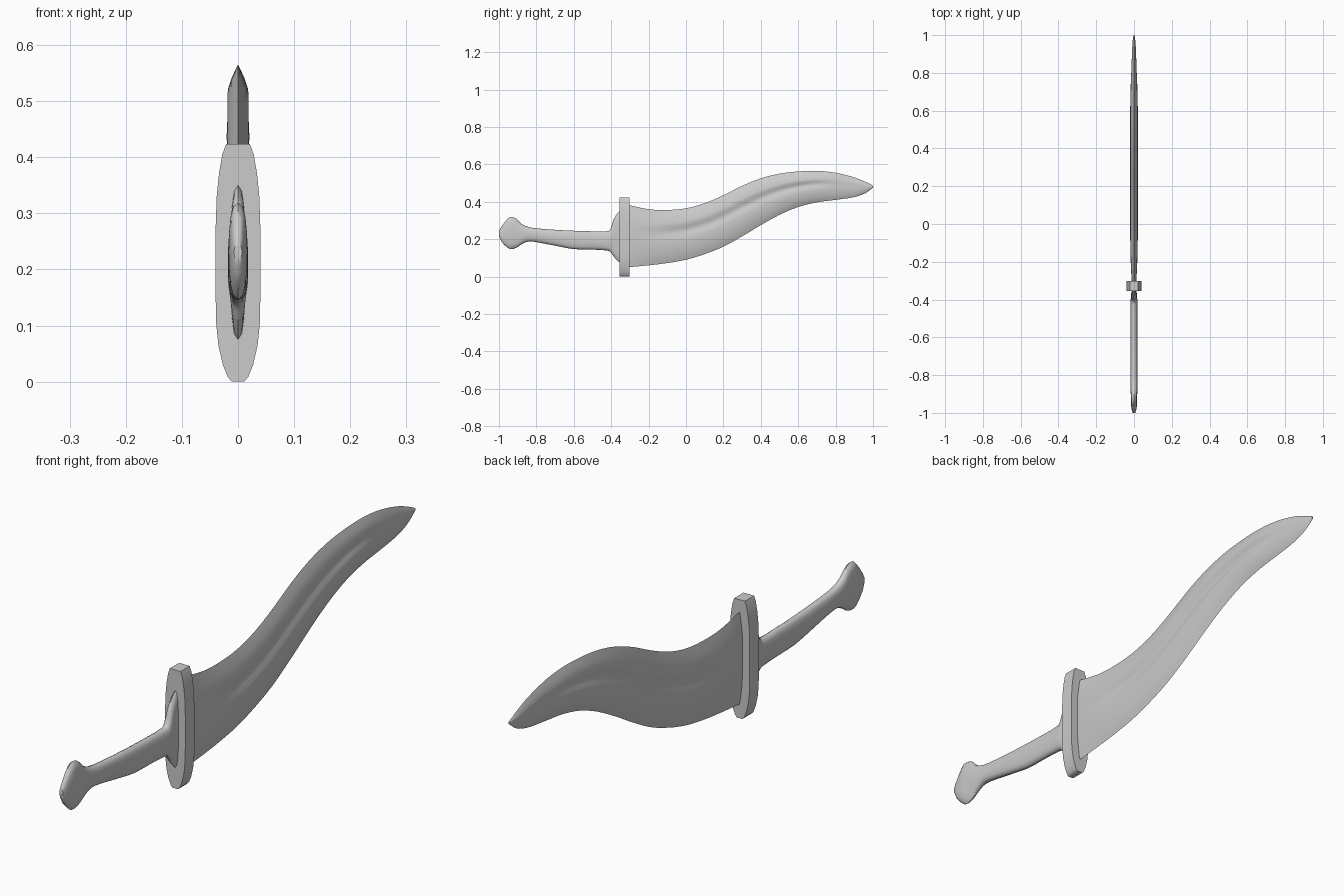
import bpy, bmesh, math

if "Cube" in bpy.data.objects:
    bpy.data.objects.remove(bpy.data.objects["Cube"])


def resample(rows, n):
    """Smooth (Catmull-Rom) interpolation of station rows."""
    out = []
    for i in range(len(rows) - 1):
        a, b, c, d = (rows[max(0, min(len(rows) - 1, i + k))] for k in (-1, 0, 1, 2))
        span = c[0] - b[0]
        for j in range(n):
            t = j / n
            row = [b[0] + span * t]
            for p, q, r, s, in zip(a[1:], b[1:], c[1:], d[1:]):
                m0 = (r - p) / (c[0] - a[0]) * span
                m1 = (s - q) / (d[0] - b[0]) * span
                row.append(q * (2*t**3 - 3*t*t + 1) + m0 * (t**3 - 2*t*t + t)
                           + r * (3*t*t - 2*t**3) + m1 * (t**3 - t*t))
            out.append(row)
    return out + [list(rows[-1])]


def finish(name, bm, angle):
    bmesh.ops.remove_doubles(bm, verts=bm.verts, dist=1e-5)
    bmesh.ops.recalc_face_normals(bm, faces=bm.faces)
    mesh = bpy.data.meshes.new(name)
    bm.to_mesh(mesh)
    bm.free()
    ob = bpy.data.objects.new(name, mesh)
    bpy.context.collection.objects.link(ob)
    bpy.ops.object.select_all(action='DESELECT')
    ob.select_set(True)
    bpy.context.view_layer.objects.active = ob
    bpy.ops.object.shade_smooth_by_angle(angle=math.radians(angle))
    return ob


def loft(name, rings, angle):
    bm = bmesh.new()
    loops = [[bm.verts.new(p) for p in ring] for ring in rings]
    for a, b in zip(loops, loops[1:]):
        for k in range(len(a)):
            m = (k + 1) % len(a)
            bm.faces.new((a[k], a[m], b[m], b[k]))
    bm.faces.new(loops[0])
    bm.faces.new(loops[-1])
    return finish(name, bm, angle)


# Blade: y, lower edge, upper edge, half thickness, groove strength
blade = [(-.33, .048, .388, .011, 0), (-.2, .06, .36, .018, .3), (-.1, .072, .356, .02, .7),
         (0, .09, .365, .02, 1), (.1, .12, .392, .02, 1), (.2, .16, .435, .02, 1),
         (.3, .215, .485, .02, 1), (.4, .275, .525, .02, 1), (.5, .33, .55, .02, 1),
         (.6, .372, .562, .02, 1), (.7, .397, .565, .019, .7), (.8, .41, .555, .015, .2),
         (.9, .425, .53, .011, 0), (.96, .446, .506, .008, 0), (1, .476, .486, .003, 0)]
section = [(0, 0), (.08, .4), (.18, .72), (.3, .93), (.4, 1), (.47, .9), (.53, .62),
           (.58, .52), (.63, .62), (.69, .9), (.75, .92), (.86, .6), (.94, .27), (1, 0)]
ridge = [0, .35, .66, .88, .96, .99, 1, 1, .99, .96, .88, .55, .25, 0]
rings = []
for y, lo, hi, w, g in resample(blade, 3):
    side = [(w * (r + (s - r) * g), y, lo + (hi - lo) * t) for (t, s), r in zip(section, ridge)]
    rings.append(side + [(-x, yy, z) for x, yy, z in side[-2:0:-1]])
loft("blade", rings, 40)

# Handle with pommel and flared collar: y, lower, upper, half thickness
handle = [(-1, .215, .245, .007), (-.985, .185, .268, .012), (-.955, .155, .308, .016),
          (-.935, .146, .319, .017), (-.905, .155, .308, .017), (-.88, .172, .283, .018),
          (-.845, .187, .266, .018), (-.8, .184, .258, .018), (-.7, .165, .25, .018),
          (-.6, .147, .245, .018), (-.5, .144, .242, .018), (-.43, .14, .242, .018),
          (-.405, .133, .252, .018), (-.385, .105, .31, .016), (-.355, .075, .35, .014),
          (-.33, .07, .355, .013)]
rings = []
for y, lo, hi, w in resample(handle, 3):
    mid, half = (lo + hi) / 2, (hi - lo) / 2
    ring = []
    for k in range(16):
        a = 2 * math.pi * k / 16
        c, s = math.cos(a), math.sin(a)
        ring.append((w * math.copysign(abs(c) ** .75, c), y, mid + half * s))
    rings.append(ring)
loft("handle", rings, 50)

# Crossguard: rounded plate outline extruded along y
outline = [(.011, 0), (.018, .008), (.027, .03), (.035, .065), (.039, .105), (.04, .16),
           (.04, .27), (.038, .33), (.034, .37), (.028, .405), (.021, .424)]
outline += [(-x, z) for x, z in reversed(outline)]
loft("crossguard", [[(x, y, z) for x, z in outline] for y in (-.355, -.303)], 50)
